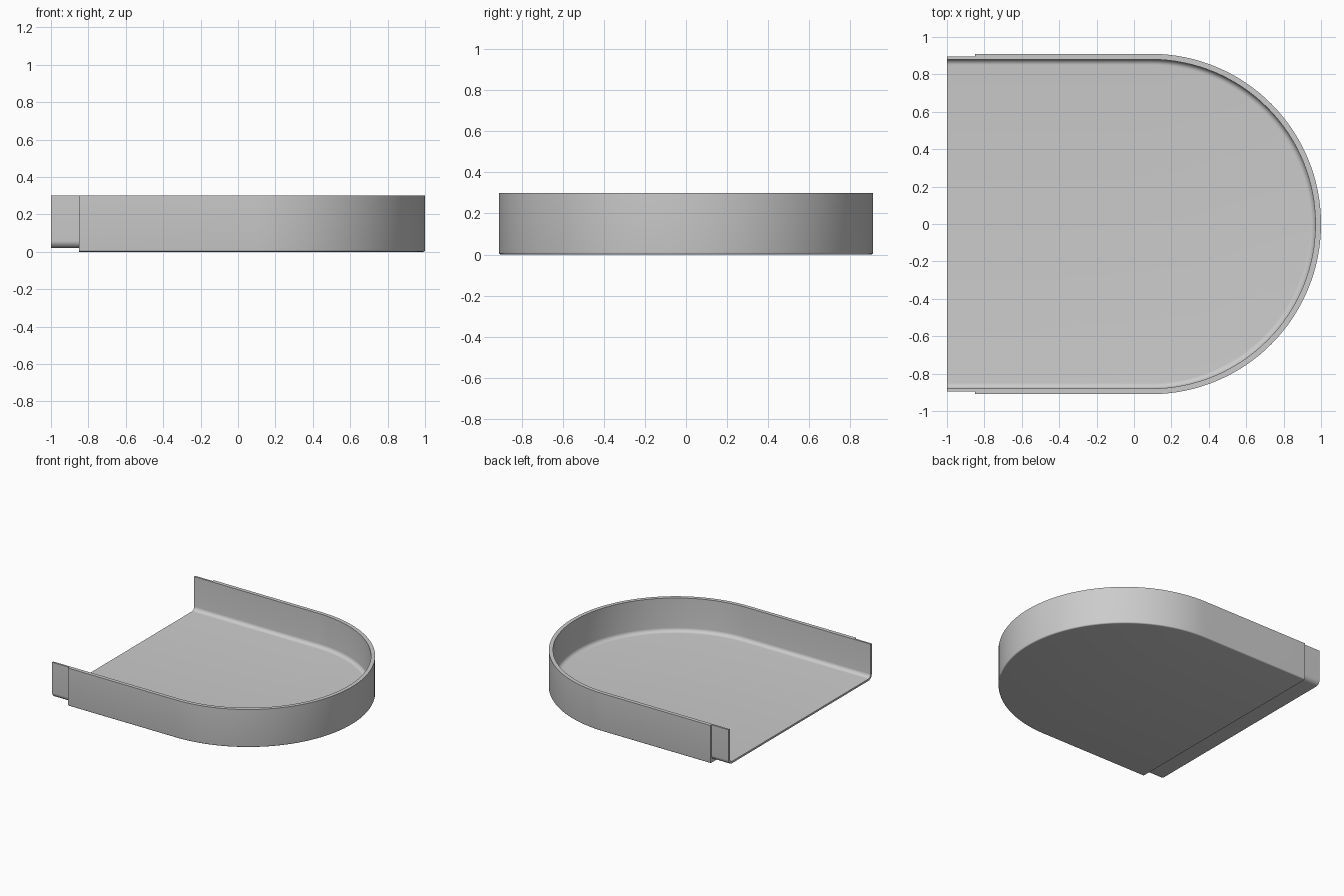
import bpy, bmesh, math

if "Cube" in bpy.data.objects:
    bpy.data.objects.remove(bpy.data.objects["Cube"])

R_OUT, R_TONGUE, R_IN = 0.91, 0.895, 0.88   # half widths of the walls
CX = 0.09                                    # centre of the rounded end
X_END, X_STEP = -1.0, -0.85
TOP, FLOOR, TONGUE_Z = 0.30, 0.035, 0.02
ARC = 64


def fillet(r, z, rad, steps):
    """Quarter-round section from the wall (r) down to the floor (z)."""
    return [(r - rad + rad * math.cos(a), z + rad - rad * math.sin(a))
            for a in (math.pi / 2 * i / steps for i in range(steps + 1))]


bm = bmesh.new()


def ring(r, z, starts):
    """U-shaped path: straight side, round end, straight side."""
    pts = [(x, -r) for x in starts]
    for i in range(ARC + 1):
        a = -math.pi / 2 + math.pi * i / ARC
        pts.append((CX + r * math.cos(a), r * math.sin(a)))
    pts += [(x, r) for x in reversed(starts)]
    return [bm.verts.new((x, y, z)) for x, y in pts]


def bridge(a, b):
    for i in range(len(a) - 1):
        bm.faces.new((a[i], a[i + 1], b[i + 1], b[i]))


def section(profile, x):
    """Open U across the width at x, from the top of one wall to the other."""
    return ([(x, -r, z) for r, z in profile]
            + [(x, r, z) for r, z in reversed(profile)])


def cap(outer, inner):
    bm.faces.new([bm.verts.new(p) for p in outer + inner[::-1]])


outer = [(R_OUT, TOP)] + fillet(R_OUT, 0, 0.01, 4)
inner = [(R_IN, TOP)] + fillet(R_IN, FLOOR, 0.03, 8)
tongue = [(R_TONGUE, TOP)] + fillet(R_TONGUE, TONGUE_Z, 0.04, 8)

# Outer wall and underside
rings = [ring(r, z, [X_STEP]) for r, z in outer]
for a, b in zip(rings, rings[1:]):
    bridge(a, b)
bm.faces.new(rings[-1])

# Inner wall and floor, running on to the open end
inner_rings = [ring(r, z, [X_END, X_STEP]) for r, z in inner]
for a, b in zip(inner_rings, inner_rings[1:]):
    bridge(a, b)
bm.faces.new(inner_rings[-1])

# Rim
bridge(rings[0], inner_rings[0][1:-1])

# Connecting tongue skin with its rim
t0 = [bm.verts.new(p) for p in section(tongue, X_END)]
t1 = [bm.verts.new(p) for p in section(tongue, X_STEP)]
bridge(t0, t1)
for s in (-1, 1):
    bm.faces.new([bm.verts.new((x, s * r, TOP)) for x, r in (
        (X_END, R_TONGUE), (X_STEP, R_TONGUE), (X_STEP, R_IN), (X_END, R_IN))])

# Open end and step
cap(section(tongue, X_END), section(inner, X_END))
cap(section(outer, X_STEP), section(tongue, X_STEP))

bmesh.ops.remove_doubles(bm, verts=bm.verts, dist=1e-5)
bmesh.ops.recalc_face_normals(bm, faces=bm.faces)
mesh = bpy.data.meshes.new("rounded_tray")
bm.to_mesh(mesh)
bm.free()

grey = bpy.data.materials.new("light grey")
grey.diffuse_color = (0.6, 0.6, 0.6, 1)
grey.use_nodes = True
grey.node_tree.nodes["Principled BSDF"].inputs["Base Color"].default_value = grey.diffuse_color
mesh.materials.append(grey)
tray = bpy.data.objects.new("rounded_tray", mesh)
bpy.context.collection.objects.link(tray)
bpy.context.view_layer.objects.active = tray
tray.select_set(True)
bpy.ops.object.shade_smooth_by_angle(angle=math.radians(30))
